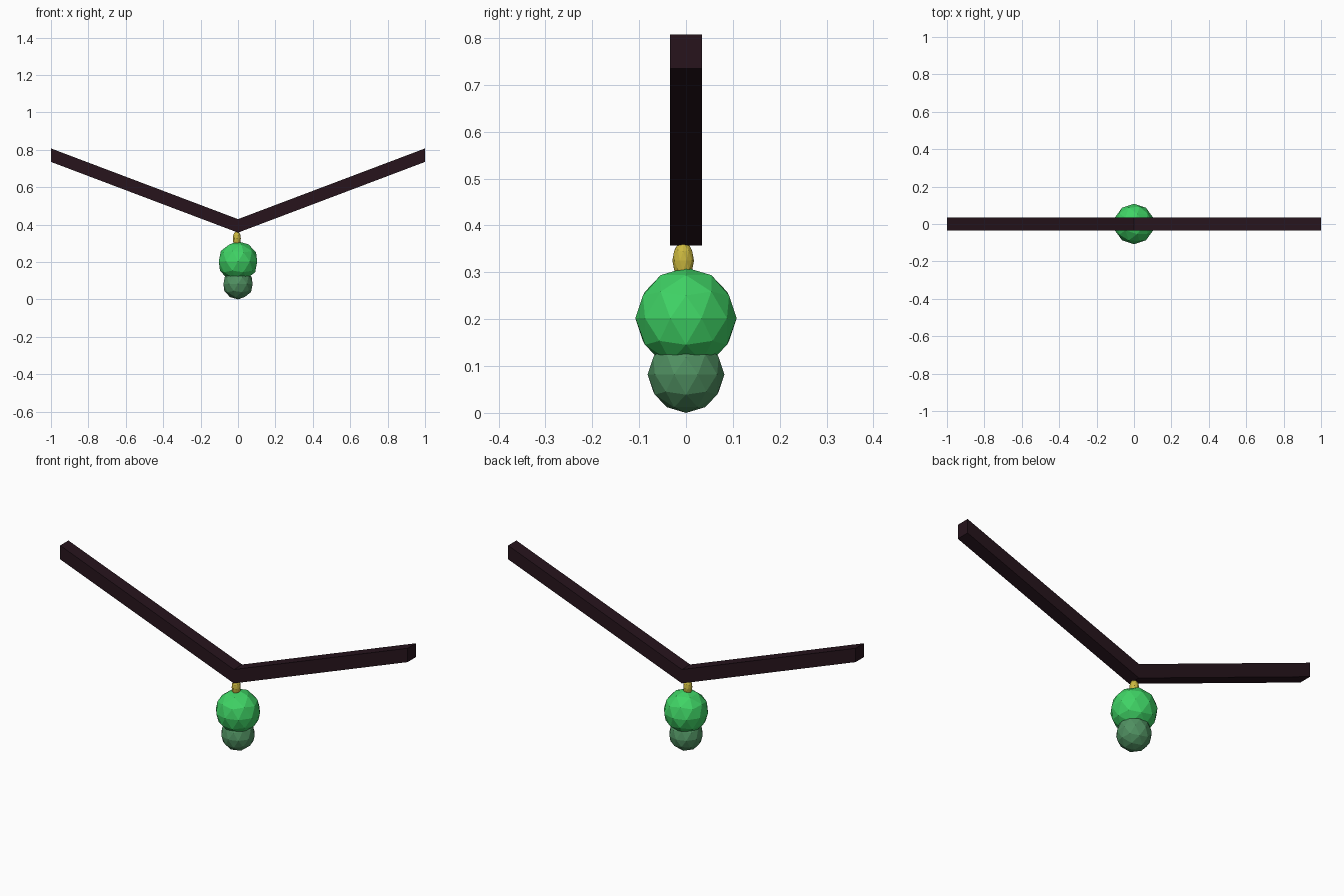
import bpy, bmesh

if "Cube" in bpy.data.objects:
    bpy.data.objects.remove(bpy.data.objects["Cube"])


def paint(obj, name, color):
    mat = bpy.data.materials.new(name)
    mat.diffuse_color = (*color, 1)
    mat.use_nodes = True
    mat.node_tree.nodes["Principled BSDF"].inputs["Base Color"].default_value = mat.diffuse_color
    obj.data.materials.append(mat)


def faceted_ball(name, center, scale, color):
    bpy.ops.mesh.primitive_ico_sphere_add(subdivisions=2, radius=1, location=center)
    obj = bpy.context.object
    obj.name = name
    obj.scale = scale
    paint(obj, name + "_color", color)
    return obj


# Two stacked low-poly balls and the small bead joining them to the wings
faceted_ball("lower_body", (0, 0, 0.082), (0.082, 0.082, 0.082), (0.08, 0.28, 0.12))
faceted_ball("upper_body", (0, 0, 0.202), (0.108, 0.108, 0.108), (0.05, 0.65, 0.13))
faceted_ball("neck_bead", (-0.006, -0.006, 0.325), (0.022, 0.023, 0.042), (0.6, 0.48, 0.05))

# Wing beam: slanted profile pulled through y, mirrored across x
bm = bmesh.new()
profile = [(0, 0.357), (1, 0.735), (1, 0.807), (0, 0.429)]
face = bm.faces.new([bm.verts.new((x, -0.034, z)) for x, z in profile])
out = bmesh.ops.extrude_face_region(bm, geom=[face])
verts = [v for v in out["geom"] if isinstance(v, bmesh.types.BMVert)]
bmesh.ops.translate(bm, verts=verts, vec=(0, 0.068, 0))
# open the centre so both halves join cleanly
inner = [f for f in bm.faces if all(abs(v.co.x) < 1e-5 for v in f.verts)]
bmesh.ops.recalc_face_normals(bm, faces=bm.faces[:])
bmesh.ops.delete(bm, geom=inner, context='FACES_ONLY')
mesh = bpy.data.meshes.new("wings")
bm.to_mesh(mesh)
bm.free()
wings = bpy.data.objects.new("wings", mesh)
bpy.context.collection.objects.link(wings)
mirror = wings.modifiers.new("mirror", 'MIRROR')
mirror.use_axis[0] = True
paint(wings, "wings_color", (0.02, 0.007, 0.012))
